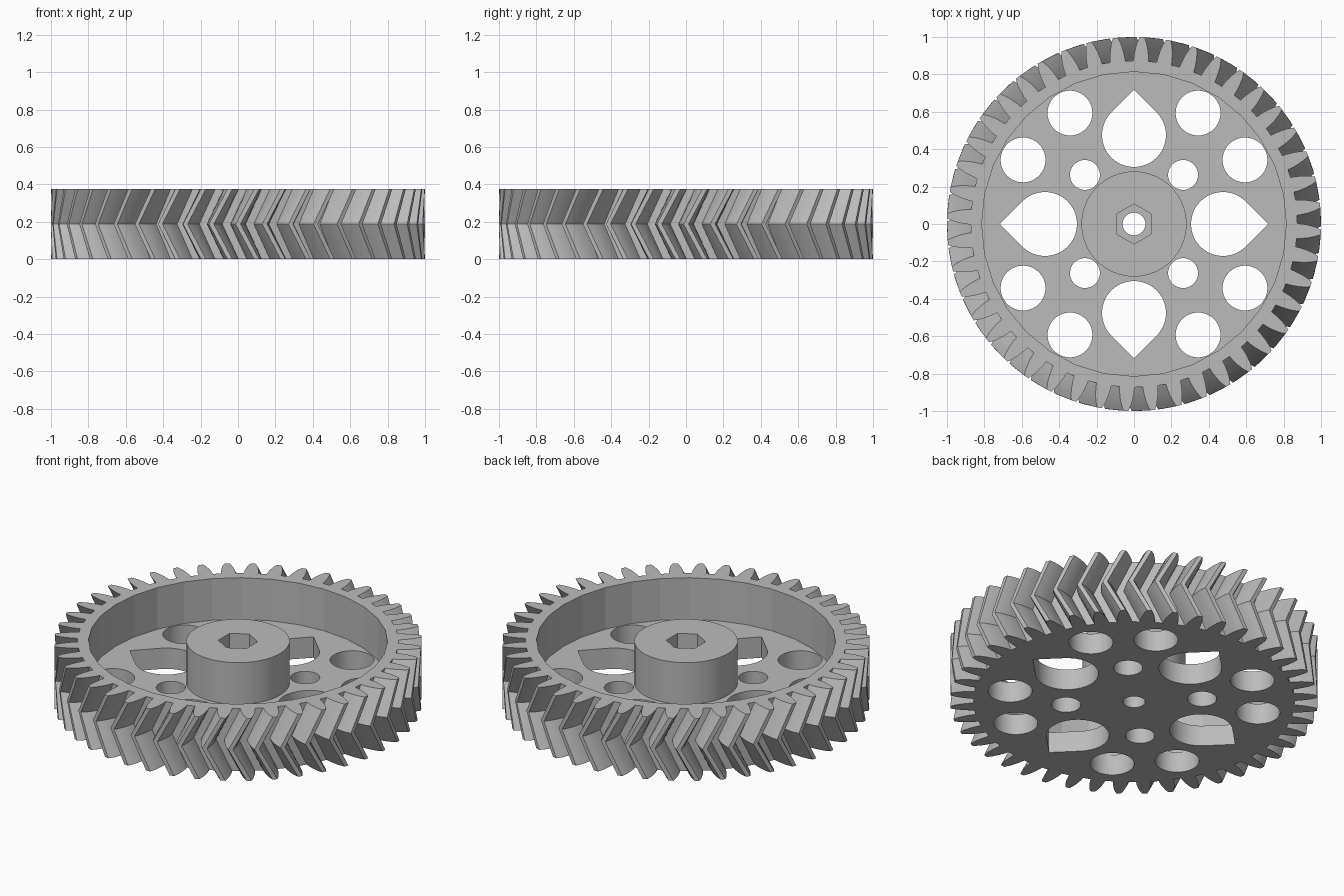
import bpy, bmesh, math
from math import pi, cos, sin

if "Cube" in bpy.data.objects:
    bpy.data.objects.remove(bpy.data.objects["Cube"], do_unlink=True)

HEIGHT, FLOOR = 0.375, 0.125
TEETH, TWIST = 44, 0.1
# tooth outline: radius and half angle, root to tip
TOOTH = [(0.873, 0.046), (0.9, 0.043), (0.935, 0.036), (0.97, 0.026), (1.0, 0.013)]

grey = bpy.data.materials.new("grey plastic")
grey.use_nodes = True
colour = (0.5, 0.5, 0.5, 1)
grey.diffuse_color = colour
grey.node_tree.nodes["Principled BSDF"].inputs["Base Color"].default_value = colour


def polar(r, a):
    return (r * cos(a), r * sin(a))


def circle(r, n, cx=0, cy=0, start=0):
    pts = [polar(r, start + 2 * pi * i / n) for i in range(n)]
    return [(cx + x, cy + y) for x, y in pts]


def loft(name, layers):
    """Closed solid through stacked outlines, given as (z, points)."""
    bm = bmesh.new()
    rings = [[bm.verts.new((x, y, z)) for x, y in pts] for z, pts in layers]
    n = len(rings[0])
    for low, high in zip(rings, rings[1:]):
        for i in range(n):
            j = (i + 1) % n
            bm.faces.new((low[i], low[j], high[j], high[i]))
    bm.faces.new(rings[0][::-1])
    bm.faces.new(rings[-1])
    mesh = bpy.data.meshes.new(name)
    bm.to_mesh(mesh)
    bm.free()
    mesh.materials.append(grey)
    ob = bpy.data.objects.new(name, mesh)
    bpy.context.collection.objects.link(ob)
    return ob


def prism(name, pts, z0, z1):
    return loft(name, [(z0, pts), (z1, pts)])


def combine(target, tool, operation):
    """Apply a boolean and discard the tool."""
    mod = target.modifiers.new(operation, 'BOOLEAN')
    mod.operation, mod.object, mod.solver = operation, tool, 'EXACT'
    bpy.context.view_layer.objects.active = target
    bpy.ops.object.modifier_apply(modifier=mod.name)
    bpy.data.objects.remove(tool, do_unlink=True)


def gear_outline(turn):
    pts = []
    for t in range(TEETH):
        a = turn + 2 * pi * t / TEETH
        pts += [polar(r, a - h) for r, h in TOOTH]
        pts += [polar(r, a + h) for r, h in reversed(TOOTH)]
    return pts


# herringbone toothed body
gear = loft("herringbone_gear", [(0, gear_outline(TWIST)),
                                 (HEIGHT / 2, gear_outline(0)),
                                 (HEIGHT, gear_outline(TWIST))])

# recessed web and central hub
combine(gear, prism("recess_cutter", circle(0.814, 32), FLOOR, 1), 'DIFFERENCE')
combine(gear, prism("hub", circle(0.281, 64), 0.06, HEIGHT), 'UNION')

# shaft bore and hexagonal nut pocket
combine(gear, prism("bore_cutter", circle(0.061, 32), -1, 1), 'DIFFERENCE')
combine(gear, prism("nut_cutter", circle(0.107, 6, start=pi / 2), 0.22, 1), 'DIFFERENCE')

# lightening holes, repeated in each quarter
for q in range(4):
    base = q * pi / 2
    for r, dist, a in ((0.12, 0.685, pi / 6), (0.12, 0.685, pi / 3), (0.08, 0.371, pi / 4)):
        cx, cy = polar(dist, base + a)
        combine(gear, prism("hole_cutter", circle(r, 40, cx, cy), -1, 1), 'DIFFERENCE')
    # teardrop: three quarters of a circle closed by an outward point
    cx, cy = polar(0.476, base)
    drop = [polar(0.171, base + pi / 4 + 1.5 * pi * i / 36) for i in range(37)]
    drop.append(polar(0.171 * math.sqrt(2), base))
    drop = [(cx + x, cy + y) for x, y in drop]
    combine(gear, prism("teardrop_cutter", drop, -1, 1), 'DIFFERENCE')

# soft hole walls and flanks, crisp edges and recess facets
bpy.ops.object.select_all(action='DESELECT')
gear.select_set(True)
bpy.context.view_layer.objects.active = gear
bpy.ops.object.shade_smooth_by_angle(angle=math.radians(11))
